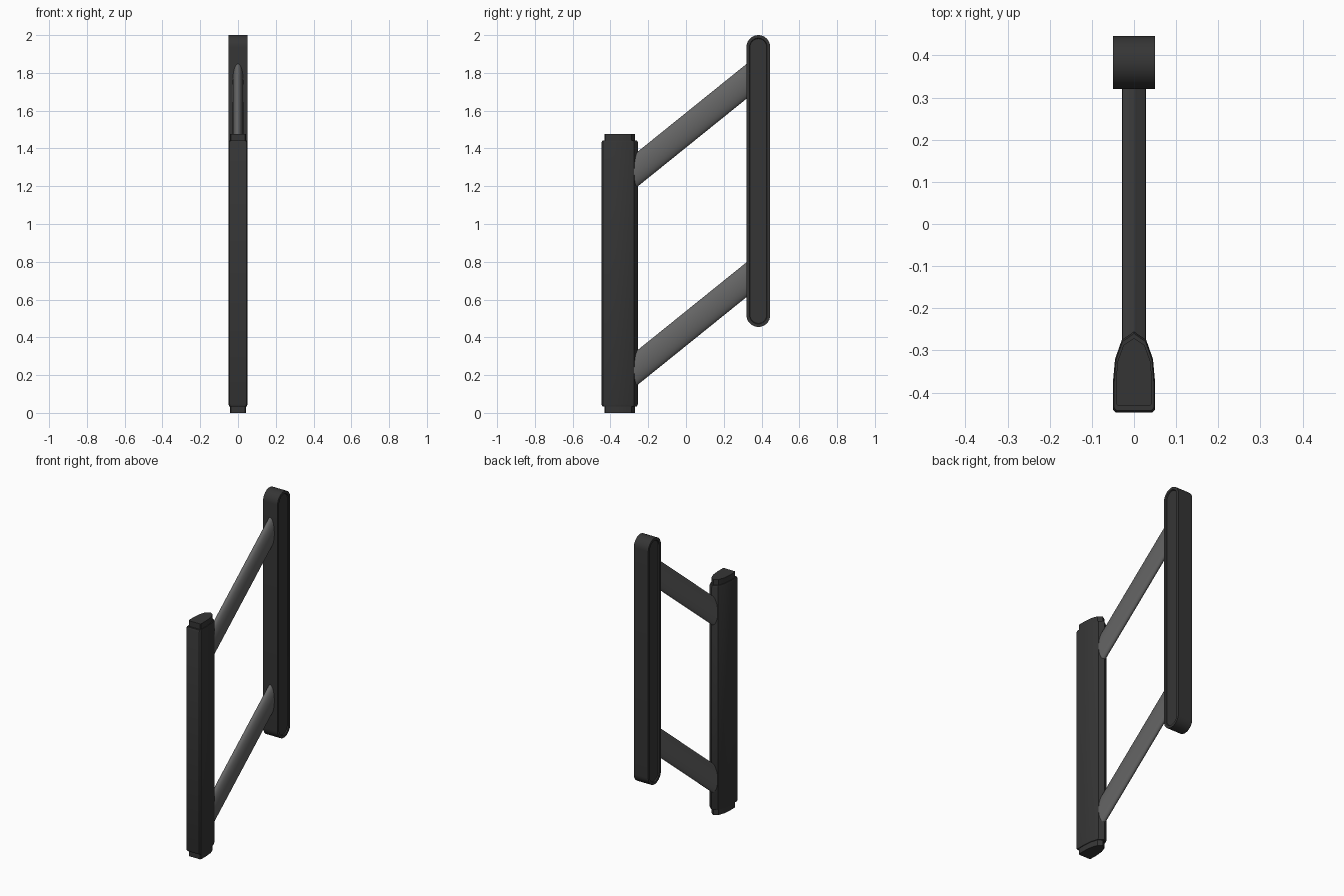
import bpy, bmesh, math

if "Cube" in bpy.data.objects:
    bpy.data.objects.remove(bpy.data.objects["Cube"])


def material(name, v):
    m = bpy.data.materials.new(name)
    m.diffuse_color = (v, v, v, 1)
    m.use_nodes = True
    m.node_tree.nodes["Principled BSDF"].inputs["Base Color"].default_value = m.diffuse_color
    return m


DARK = material("charcoal black", 0.036)
GREY = material("mid grey", 0.13)


def loft(name, rings, mat):
    """Closed solid through a list of matching rings."""
    bm = bmesh.new()
    loops = [[bm.verts.new(p) for p in r] for r in rings]
    n = len(loops[0])
    for a, b in zip(loops, loops[1:]):
        for i in range(n):
            j = (i + 1) % n
            bm.faces.new((a[i], a[j], b[j], b[i]))
    bm.faces.new(loops[0][::-1])
    bm.faces.new(loops[-1])
    bmesh.ops.recalc_face_normals(bm, faces=bm.faces)
    me = bpy.data.meshes.new(name)
    bm.to_mesh(me)
    bm.free()
    ob = bpy.data.objects.new(name, me)
    bpy.context.collection.objects.link(ob)
    me.materials.append(mat)
    bpy.context.view_layer.objects.active = ob
    ob.select_set(True)
    bpy.ops.object.shade_smooth_by_angle(angle=math.radians(30))
    ob.select_set(False)
    return ob


# Front post: pointed-back section, slightly chamfered ends
half = [(0.044, -0.447), (0.05, -0.440), (0.05, -0.375), (0.045, -0.32),
        (0.029, -0.275)]
section = half + [(0, -0.255)] + [(-x, y) for x, y in half[::-1]]
CY = -0.352


def post_ring(z, sx, sy):
    return [(x * sx, CY + (y - CY) * sy, z) for x, y in section]


loft("front_post", [post_ring(0.035, 0.94, 0.95), post_ring(0.045, 1, 1),
                    post_ring(1.432, 1, 1), post_ring(1.442, 0.94, 0.95)], DARK)

# Inset end caps of the post
for name, z0, z1 in (("post_bottom_cap", 0, 0.05), ("post_top_cap", 1.43, 1.477)):
    loft(name, [post_ring(z0, 0.86, 0.84), post_ring(z1, 0.86, 0.84)], DARK)


# Rear rail: rounded-end bar with shallow recessed side panels
def stadium(x, r, n=16):
    pts = []
    for cz, a0 in ((1.937, 0), (0.518, math.pi)):
        for i in range(n + 1):
            a = a0 + math.pi * i / n
            pts.append((x, 0.383 + r * math.cos(a), cz + r * math.sin(a)))
    return pts


loft("rear_rail", [stadium(-0.044, 0.044), stadium(-0.05, 0.047), stadium(-0.05, 0.063),
                   stadium(0.05, 0.063), stadium(0.05, 0.047), stadium(0.044, 0.044)], DARK)


# Sloping oval arms joining the post and the rail
def oval(y, zmid):
    z = zmid + 0.806 * y
    return [(0.028 * math.cos(a), y, z + 0.092 * math.sin(a))
            for a in (2 * math.pi * i / 40 for i in range(40))]


for name, zmid in (("upper_arm", 1.497), ("lower_arm", 0.447)):
    loft(name, [oval(-0.31, zmid), oval(0.335, zmid)], GREY)
